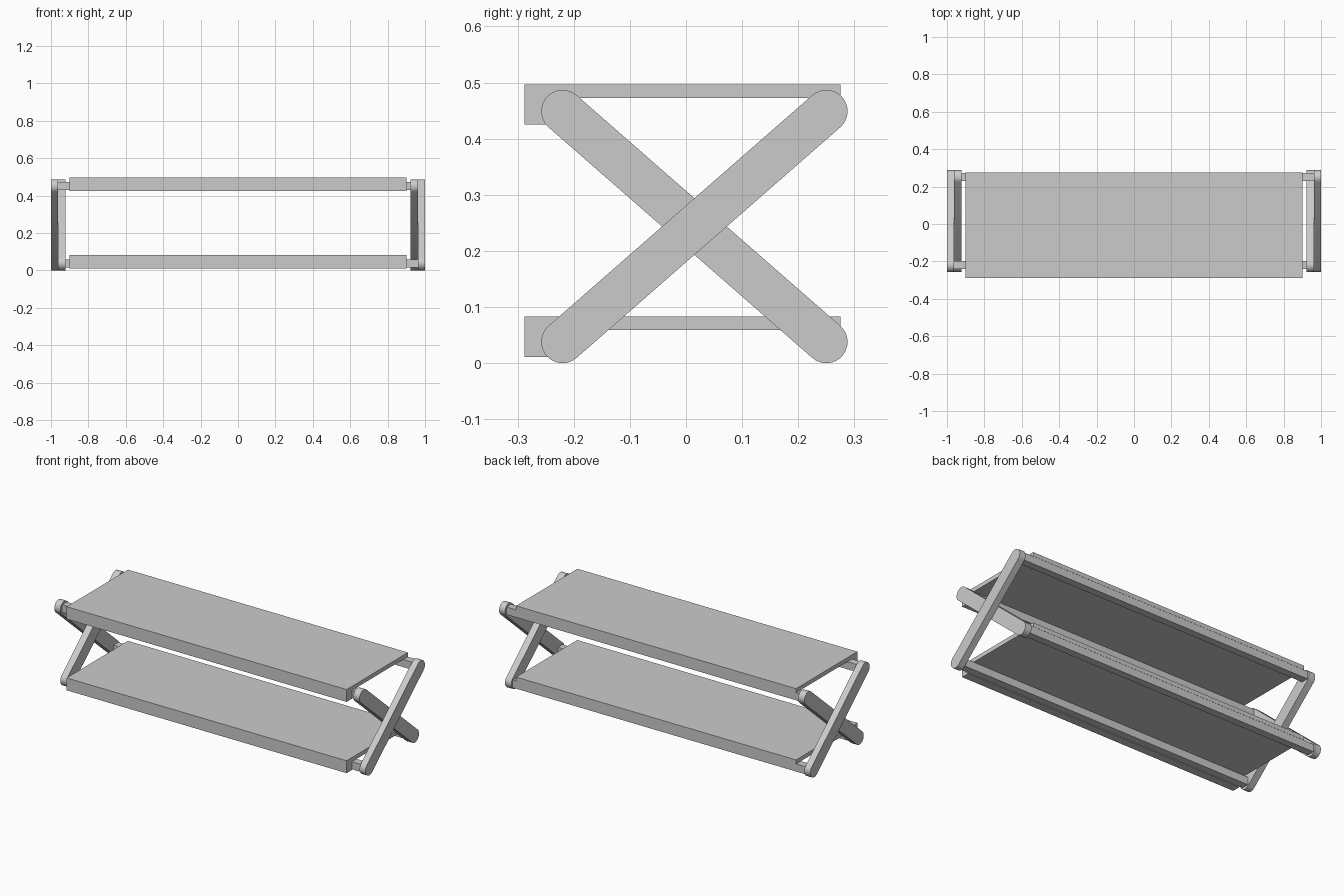
import bpy, bmesh, math

if "Cube" in bpy.data.objects:
    bpy.data.objects.remove(bpy.data.objects["Cube"])


def box(name, x0, x1, y0, y1, z0, z1):
    return prism(name, [(y0, z0), (y1, z0), (y1, z1), (y0, z1)], x0, x1)


def prism(name, profile, x0, x1):
    """Extrude a y-z outline (counter-clockwise) from x0 to x1."""
    bm = bmesh.new()
    face = bm.faces.new([bm.verts.new((x0, y, z)) for y, z in profile])
    ext = bmesh.ops.extrude_face_region(bm, geom=[face])
    verts = [v for v in ext["geom"] if isinstance(v, bmesh.types.BMVert)]
    bmesh.ops.translate(bm, verts=verts, vec=(x1 - x0, 0, 0))
    bmesh.ops.recalc_face_normals(bm, faces=bm.faces)
    mesh = bpy.data.meshes.new(name)
    bm.to_mesh(mesh)
    bm.free()
    obj = bpy.data.objects.new(name, mesh)
    bpy.context.collection.objects.link(obj)
    return obj


def leg(name, a, b, x0, x1, r=0.038, n=16):
    """Flat bar with round ends between two y-z points."""
    ang = math.atan2(b[1] - a[1], b[0] - a[0])
    pts = []
    for c, start in ((b, ang - math.pi / 2), (a, ang + math.pi / 2)):
        for i in range(n + 1):
            t = start + math.pi * i / n
            pts.append((c[0] + r * math.cos(t), c[1] + r * math.sin(t)))
    obj = prism(name, pts, x0, x1)
    bpy.ops.object.select_all(action='DESELECT')
    obj.select_set(True)
    bpy.context.view_layer.objects.active = obj
    bpy.ops.object.shade_smooth_by_angle()
    return obj


FRONT, BACK, LOW, HIGH = -0.22, 0.25, 0.038, 0.449
OUT, MID, INN = 1.0, 0.962, 0.922

# Crossed legs: each frame is outside on one end and inside on the other
rising = ((FRONT, LOW), (BACK, HIGH))
falling = ((FRONT, HIGH), (BACK, LOW))
leg("rising_leg_right", *rising, MID, OUT)
leg("rising_leg_left", *rising, -MID, -INN)
leg("falling_leg_right", *falling, INN, MID)
leg("falling_leg_left", *falling, -OUT, -MID)

# Shelves: panel, front apron, and the rails that join the legs
for label, top in (("lower", 0.083), ("upper", 0.497)):
    under = top - 0.024
    box(label + "_shelf_panel", -0.9, 0.9, -0.288, 0.275, under, top)
    box(label + "_front_apron", -0.9, 0.9, -0.288, -0.24, top - 0.072, under)
    for side, y0, y1 in (("front", -0.24, -0.197), ("back", 0.231, 0.274)):
        is_rising = (label == "lower") == (side == "front")
        x0, x1 = (-INN, MID) if is_rising else (-MID, INN)
        box(f"{label}_{side}_rail", x0, x1, y0, y1, under - 0.044, under)
